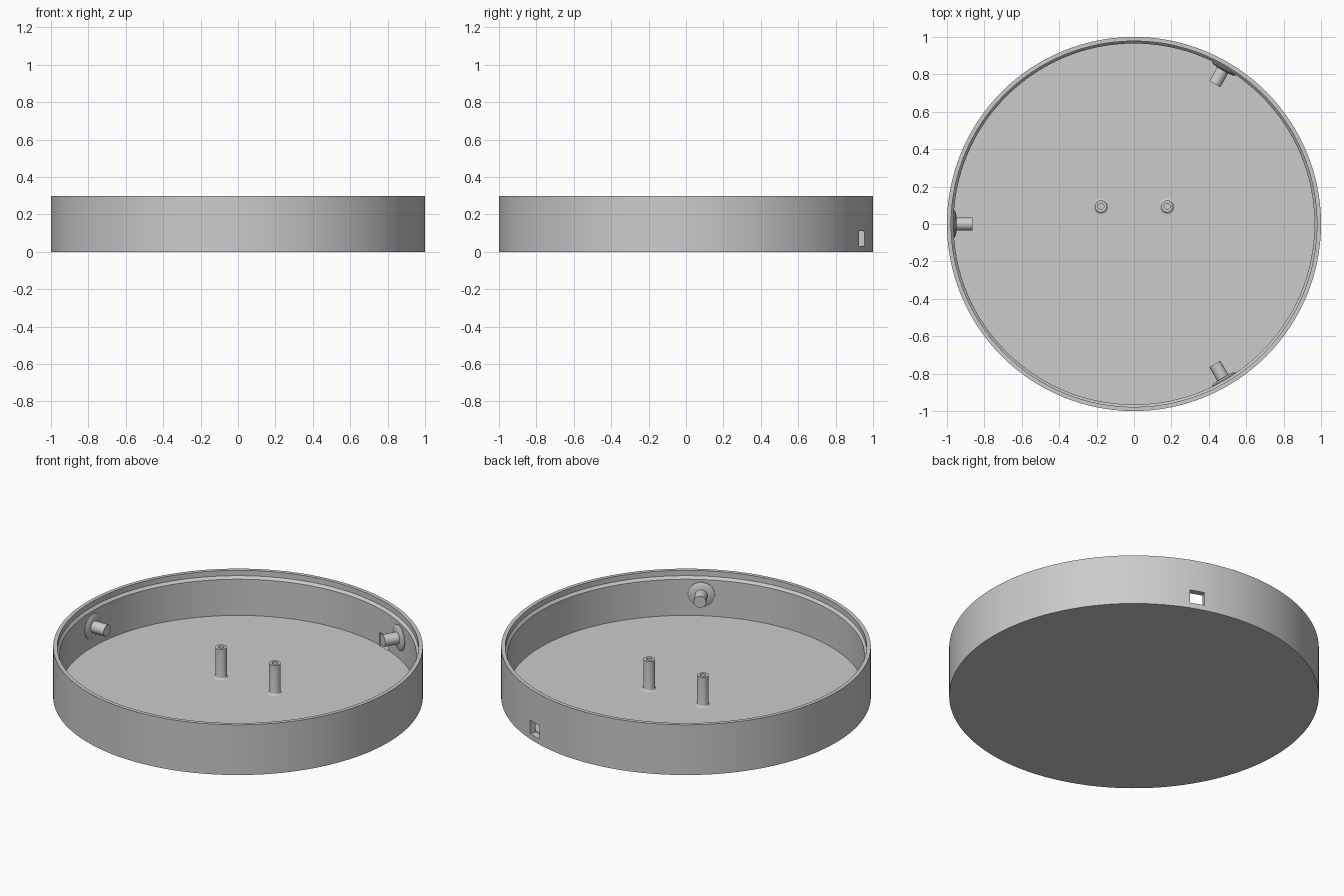
import bpy
import bmesh
from math import cos, sin, pi, radians
from mathutils import Matrix, Vector

cube = bpy.data.objects.get("Cube")
if cube:
    bpy.data.objects.remove(cube, do_unlink=True)

grey = bpy.data.materials.new("light_grey_plastic")
grey.use_nodes = True
colour = (0.6, 0.6, 0.6, 1)
grey.diffuse_color = colour
grey.node_tree.nodes["Principled BSDF"].inputs["Base Color"].default_value = colour

FLOOR = 0.037
WALL_INNER = 0.965


def add_object(name, bm, matrix=Matrix()):
    bmesh.ops.recalc_face_normals(bm, faces=bm.faces)
    mesh = bpy.data.meshes.new(name)
    bm.to_mesh(mesh)
    bm.free()
    mesh.materials.append(grey)
    obj = bpy.data.objects.new(name, mesh)
    obj.matrix_world = matrix
    bpy.context.collection.objects.link(obj)
    return obj


def lathe(name, profile, steps, matrix=Matrix()):
    """Revolve a (radius, height) profile that starts and ends on the axis."""
    bm = bmesh.new()
    verts = [bm.verts.new((r, 0, z)) for r, z in profile]
    edges = [bm.edges.new(pair) for pair in zip(verts, verts[1:])]
    bmesh.ops.spin(bm, geom=verts + edges, cent=(0, 0, 0), axis=(0, 0, 1),
                   angle=2 * pi, steps=steps, use_duplicate=False)
    bmesh.ops.remove_doubles(bm, verts=bm.verts, dist=0.0001)
    return add_object(name, bm, matrix)


def smooth(obj):
    bpy.ops.object.select_all(action="DESELECT")
    obj.select_set(True)
    bpy.context.view_layer.objects.active = obj
    bpy.ops.object.shade_smooth_by_angle(angle=radians(30))


# Round tray: thin wall, stepped rim with a sloping ledge
tray = lathe("round_tray", [
    (0, 0), (1, 0), (1, 0.3), (0.978, 0.3), (0.978, 0.268),
    (WALL_INNER, 0.253), (WALL_INNER, FLOOR), (0, FLOOR)], 128)

# Rectangular cable opening through the wall
bm = bmesh.new()
bmesh.ops.create_cube(bm, size=1, matrix=Matrix.Diagonal((0.08, 0.085, 0.08, 1)))
angle = radians(70)
cutter = add_object("opening_cutter", bm,
                    Matrix.Rotation(angle, 4, "Z") @ Matrix.Translation((1, 0, 0.072)))
cutter.hide_render = True
cut = tray.modifiers.new("cable_opening", "BOOLEAN")
cut.operation = "DIFFERENCE"
cut.solver = "EXACT"
cut.object = cutter
bpy.context.view_layer.objects.active = tray
bpy.ops.object.modifier_apply(modifier=cut.name)
bpy.data.objects.remove(cutter, do_unlink=True)
smooth(tray)

# Two hollow screw posts with flared feet
flare = 0.011
foot = [(0.032 + flare * (1 - sin(t)), FLOOR + flare * (1 - cos(t)))
        for t in (i * pi / 8 for i in range(5))]
for side, x in (("right", -0.177), ("left", 0.177)):
    post = lathe(side + "_screw_post",
                 [(0, FLOOR - 0.01), (foot[0][0], FLOOR - 0.01)] + foot +
                 [(0.032, 0.215), (0.016, 0.215), (0.016, 0.08), (0, 0.08)],
                 32, Matrix.Translation((x, 0.094, 0)))
    smooth(post)

# Three pins on flanges, pointing inward from the wall
for name, degrees in (("right", 180), ("back_left", 60), ("front_left", -60)):
    out = Vector((cos(radians(degrees)), sin(radians(degrees)), 0))
    place = (Matrix.Translation(out * 0.972 + Vector((0, 0, 0.165))) @
             (-out).to_track_quat("Z", "Y").to_matrix().to_4x4())
    pin = lathe(name + "_wall_pin", [
        (0, 0), (0.073, 0), (0.073, 0.013), (0.06, 0.021),
        (0.034, 0.023), (0.034, 0.108), (0, 0.108)], 32, place)
    smooth(pin)
